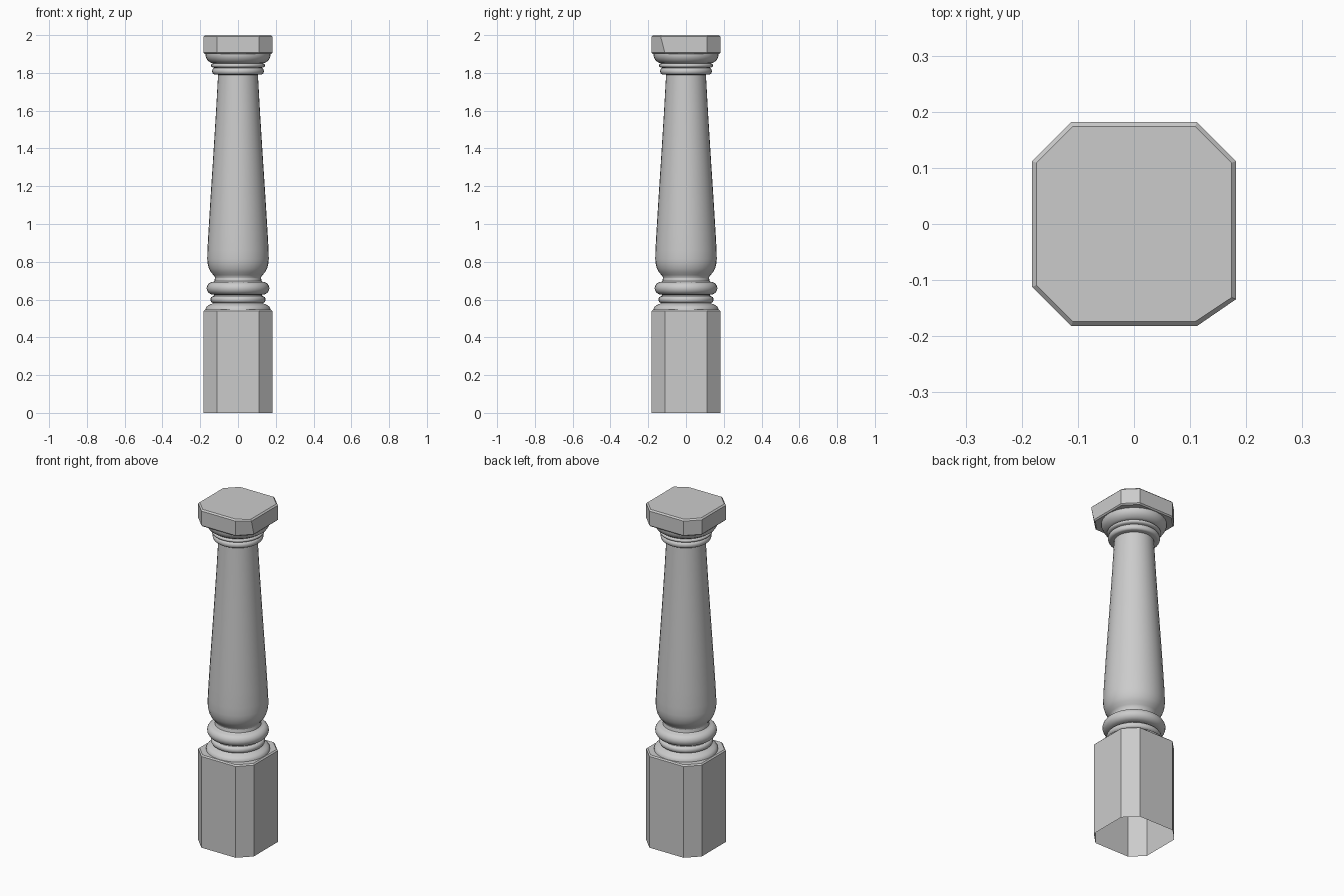
import bpy, bmesh, math

if "Cube" in bpy.data.objects:
    bpy.data.objects.remove(bpy.data.objects["Cube"])


def octagon(half, cut, z):
    # square outline with clipped corners, counter-clockwise
    h, c = half, cut
    return [(h, -c, z), (h, c, z), (c, h, z), (-c, h, z),
            (-h, c, z), (-h, -c, z), (-c, -h, z), (c, -h, z)]


def loft(name, rings, cap_bottom=False, cap_top=False):
    bm = bmesh.new()
    loops = [[bm.verts.new(p) for p in ring] for ring in rings]
    for a, b in zip(loops, loops[1:]):
        n = len(a)
        for i in range(n):
            j = (i + 1) % n
            bm.faces.new((a[i], a[j], b[j], b[i]))
    if cap_bottom:
        bm.faces.new(loops[0][::-1])
    if cap_top:
        bm.faces.new(loops[-1])
    mesh = bpy.data.meshes.new(name)
    bm.to_mesh(mesh)
    bm.free()
    obj = bpy.data.objects.new(name, mesh)
    bpy.context.collection.objects.link(obj)
    return obj


def circle(r, z, n=32):
    return [(r * math.cos(2 * math.pi * i / n), r * math.sin(2 * math.pi * i / n), z)
            for i in range(n)]


def bead(z0, z1, r_in, r_out, steps=8):
    # half-round moulding profile from z0 up to z1
    return [(r_in + (r_out - r_in) * math.sin(math.pi * i / steps),
             (z0 + z1) / 2 - (z1 - z0) / 2 * math.cos(math.pi * i / steps))
            for i in range(steps + 1)]


def turned(name, profile):
    obj = loft(name, [circle(r, z) for r, z in profile])
    bpy.ops.object.select_all(action='DESELECT')
    obj.select_set(True)
    bpy.context.view_layer.objects.active = obj
    bpy.ops.object.shade_smooth_by_angle(angle=math.radians(40))
    return obj


# plinth block, open underneath
loft("plinth", [octagon(0.182, 0.112, 0.0), octagon(0.182, 0.112, 0.54),
                octagon(0.175, 0.109, 0.547)], cap_top=True)

# top block, with one slightly uneven upper corner
top_rings = [octagon(0.175, 0.109, 1.9), octagon(0.182, 0.112, 1.907),
             octagon(0.182, 0.112, 1.992), octagon(0.174, 0.109, 2.0)]
for ring in top_rings[2:]:
    x, y, z = ring[0]
    ring[0] = (x, y - 0.022, z)
loft("top_block", top_rings, cap_bottom=True, cap_top=True)

# base mouldings: flare, small bead, large torus
turned("base_mouldings",
       [(0.172, 0.545), (0.17, 0.557), (0.162, 0.566), (0.152, 0.572), (0.134, 0.58)]
       + bead(0.582, 0.618, 0.13, 0.146)
       + [(0.125, 0.625)]
       + bead(0.626, 0.694, 0.13, 0.166, 10)
       + [(0.125, 0.698), (0.122, 0.715)])

# tapered shaft with rounded belly
turned("shaft",
       [(0.122, 0.698), (0.122, 0.718), (0.13, 0.73), (0.144, 0.745), (0.154, 0.765),
        (0.161, 0.79), (0.163, 0.815), (0.162, 0.86), (0.157, 0.95), (0.146, 1.13),
        (0.131, 1.36), (0.116, 1.6), (0.105, 1.8)])

# capital mouldings: two beads and a flare
turned("capital_mouldings",
       [(0.105, 1.79)]
       + bead(1.792, 1.826, 0.124, 0.137)
       + bead(1.828, 1.85, 0.128, 0.143)
       + [(0.14, 1.852), (0.147, 1.856), (0.16, 1.865), (0.168, 1.878),
          (0.172, 1.89), (0.172, 1.901)])
